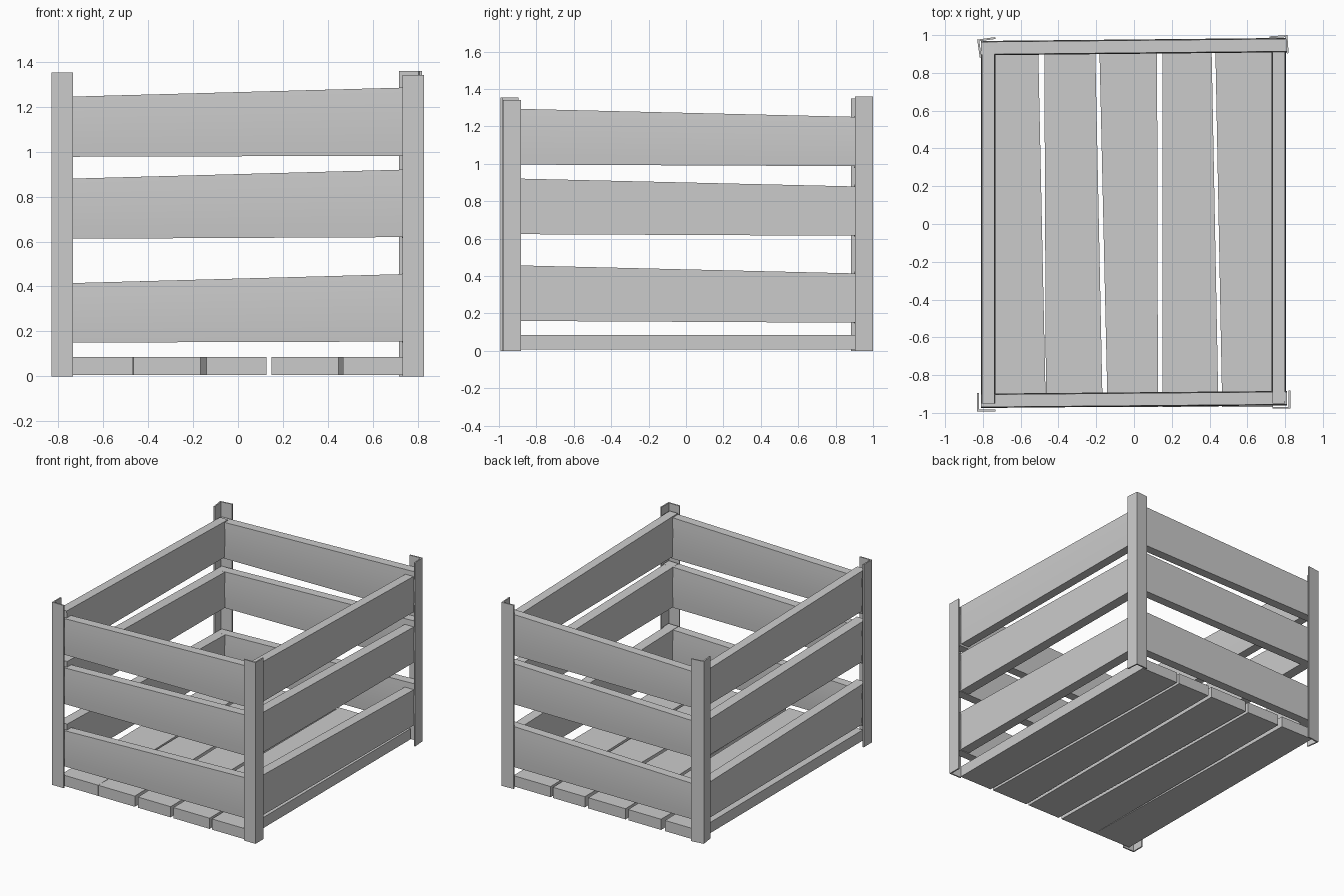
import bpy, bmesh, math
from mathutils import Vector

if "Cube" in bpy.data.objects:
    bpy.data.objects.remove(bpy.data.objects["Cube"])


def make_object(name, verts, faces, smooth=False):
    mesh = bpy.data.meshes.new(name)
    mesh.from_pydata(verts, [], faces)
    bm = bmesh.new()
    bm.from_mesh(mesh)
    bmesh.ops.recalc_face_normals(bm, faces=bm.faces)
    bm.to_mesh(mesh)
    bm.free()
    ob = bpy.data.objects.new(name, mesh)
    bpy.context.collection.objects.link(ob)
    if smooth:
        bpy.ops.object.select_all(action='DESELECT')
        ob.select_set(True)
        bpy.context.view_layer.objects.active = ob
        bpy.ops.object.shade_smooth_by_angle(angle=math.radians(30))
    return ob


def loft(name, ring_a, ring_b, smooth=False):
    """Solid between two matching end outlines."""
    n = len(ring_a)
    faces = [(i, (i + 1) % n, n + (i + 1) % n, n + i) for i in range(n)]
    faces += [tuple(range(n))[::-1], tuple(range(n, 2 * n))]
    return make_object(name, ring_a + ring_b, faces, smooth)


def slat(name, p0, p1, z0, z1, thick=0.066, bulge=0.005):
    """Tapered wall board with slightly crowned faces."""
    a, b = Vector((*p0, 0)), Vector((*p1, 0))
    side = (b - a).normalized().cross(Vector((0, 0, 1)))
    steps = 6 if bulge else 1

    def ring(p, low, high):
        pts = []
        for s in (1, -1):
            for i in range(steps + 1):
                t = i / steps if s > 0 else 1 - i / steps
                off = thick / 2 + bulge * (1 - (2 * t - 1) ** 2)
                pts.append(p + side * s * off + Vector((0, 0, low + (high - low) * t)))
        return pts

    return loft(name, ring(a, *z0), ring(b, *z1), bool(bulge))


# Front and back wall slats, wider at the right end
levels = [('lower', (0.15, 0.413), (0.155, 0.457)),
          ('middle', (0.612, 0.878), (0.62, 0.922)),
          ('upper', (0.977, 1.243), (0.982, 1.287))]
for level, left, right in levels:
    slat('front_slat_' + level, (-0.81, -0.936), (0.81, -0.922), left, right)
    slat('back_slat_' + level, (-0.81, 0.931), (0.81, 0.947), left, right)

# Side wall slats, wider at the front end
levels = [('lower', (0.16, 0.458), (0.15, 0.413)),
          ('middle', (0.624, 0.922), (0.615, 0.878)),
          ('upper', (0.996, 1.295), (0.987, 1.25))]
for level, front, back in levels:
    curve = 0.005 if level == 'upper' else 0
    wide = 0.066 if curve else 0.074
    slat('left_slat_' + level, (-0.772, -0.95), (-0.772, 0.94), front, back, wide, curve)
    slat('right_slat_' + level, (0.766, -0.95), (0.766, 0.94), front, back, wide, curve)

# Floor boards: left and right x at the front end, then at the back end
boards = [(-0.77, -0.467, -0.775, -0.508),
          (-0.466, -0.166, -0.475, -0.206),
          (-0.14, 0.127, -0.184, 0.122),
          (0.15, 0.447, 0.15, 0.41),
          (0.467, 0.735, 0.43, 0.735)]
for i, (fl, fr, bl, br) in enumerate(boards):
    rings = [[(l, y, 0.006), (r, y, 0.006), (r, y, 0.085), (l, y, 0.085)]
             for y, l, r in ((-0.97, fl, fr), (0.97, bl, br))]
    loft('floor_board_%d' % (i + 1), *rings)

# Corner posts: thin angle strips (outer corner, signs, tilt, height)
posts = [('front_left', -0.83, -0.992, 1, 1, 0, 1.353),
         ('front_right', 0.828, -0.978, -1, 1, 0, 1.342),
         ('back_left', -0.83, 0.976, 1, -1, 8, 1.35),
         ('back_right', 0.812, 1.0, -1, -1, 4, 1.36)]
w, t = 0.096, 0.010
angle = [(0, 0), (w, 0), (w, t), (t, t), (t, w), (0, w)]
for name, x, y, sx, sy, tilt, h in posts:
    c, s = math.cos(math.radians(tilt)), math.sin(math.radians(tilt))
    xy = [(x + c * u * sx - s * v * sy, y + s * u * sx + c * v * sy) for u, v in angle]
    loft('corner_post_' + name, [(px, py, 0) for px, py in xy],
         [(px, py, h) for px, py in xy])
